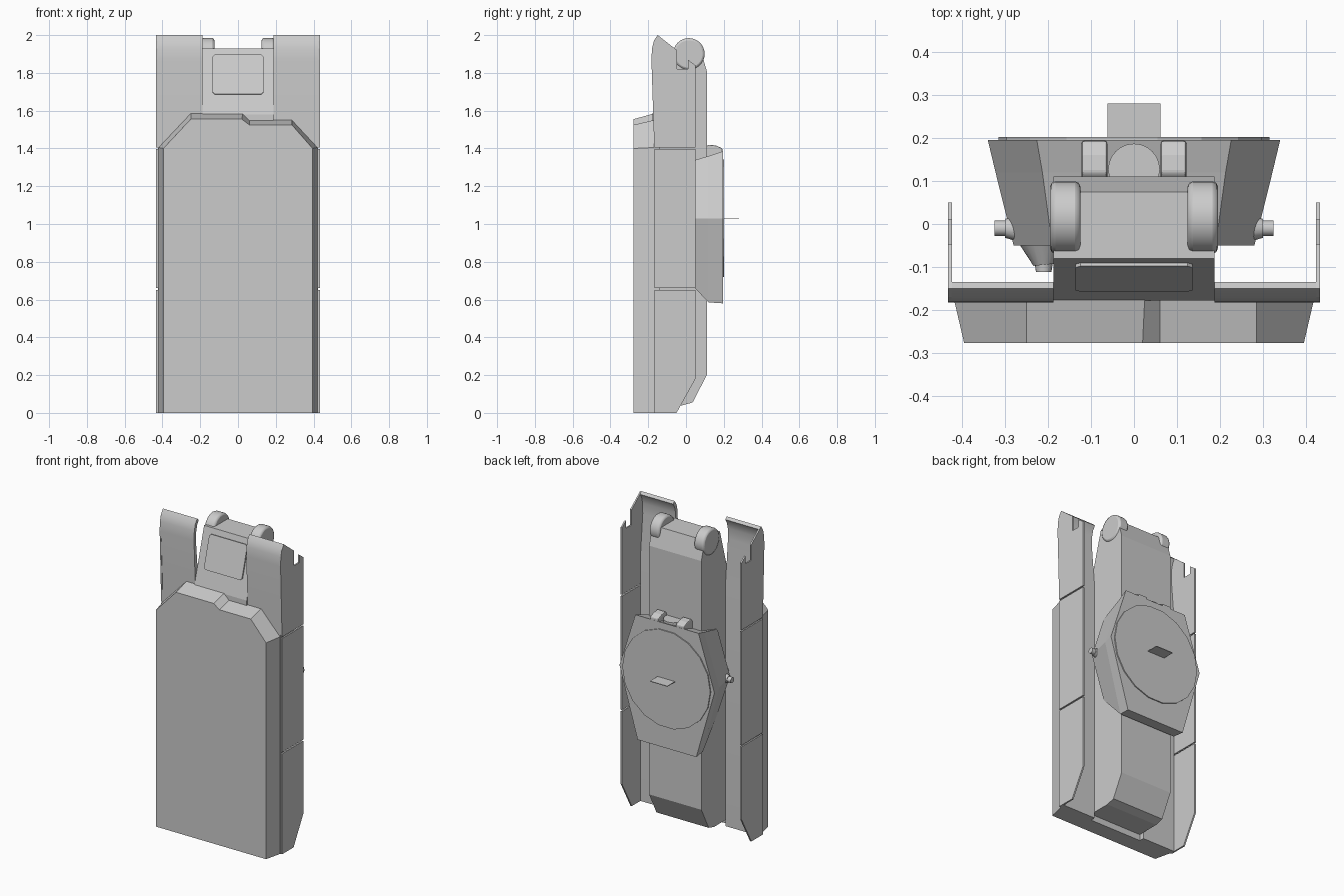
import bpy, bmesh, math
from mathutils import Vector

if "Cube" in bpy.data.objects:
    bpy.data.objects.remove(bpy.data.objects["Cube"])


def loft(name, rings):
    """Skin matching rings of 3D points and cap both ends."""
    bm = bmesh.new()
    vr = [[bm.verts.new(p) for p in r] for r in rings]
    n = len(rings[0])
    for a, b in zip(vr, vr[1:]):
        for i in range(n):
            j = (i + 1) % n
            bm.faces.new((a[i], a[j], b[j], b[i]))
    bm.faces.new(vr[0][::-1])
    bm.faces.new(vr[-1])
    bmesh.ops.recalc_face_normals(bm, faces=bm.faces)
    me = bpy.data.meshes.new(name)
    bm.to_mesh(me)
    bm.free()
    ob = bpy.data.objects.new(name, me)
    bpy.context.collection.objects.link(ob)
    return ob


def side_profile(name, pts, x0, x1):
    """Extrude a (y, z) outline along x."""
    return loft(name, [[(x, y, z) for y, z in pts] for x in (x0, x1)])


def rod(name, a, b, r0, r1, n=16):
    """Cylinder or cone between two points."""
    a, b = Vector(a), Vector(b)
    q = (b - a).to_track_quat('Z', 'Y')
    ang = [2 * math.pi * i / n for i in range(n)]
    return loft(name, [[c + q @ Vector((r * math.cos(t), r * math.sin(t), 0)) for t in ang]
                       for c, r in ((a, r0), (b, r1))])


def smooth(ob):
    bpy.ops.object.select_all(action='DESELECT')
    ob.select_set(True)
    bpy.context.view_layer.objects.active = ob
    bpy.ops.object.shade_smooth_by_angle(angle=math.radians(35))


def bevel(ob, w, seg=2):
    m = ob.modifiers.new("bevel", 'BEVEL')
    m.width, m.segments, m.limit_method = w, seg, 'ANGLE'
    m.angle_limit = math.radians(40)


# Front armour slab with stepped, chamfered top
face = [(-.395, 0), (.395, 0), (.395, 1.4), (.285, 1.525), (.06, 1.525), (.02, 1.555), (-.25, 1.555), (-.395, 1.4)]
back = [(-.42, 0), (.42, 0), (.42, 1.405), (.285, 1.55), (.06, 1.55), (.025, 1.585), (-.25, 1.585), (-.42, 1.405)]
loft("front_slab", [[(x, -.277, z) for x, z in face], [(x, -.17, z) for x, z in back]])

# Central spine
side_profile("core", [(-.18, .04), (-.02, .04), (.035, .055), (.11, .2), (.11, 1.81), (.075, 1.93),
                      (-.08, 1.93), (-.178, 1.58)], -.187, .187)

# Raised panel on the sloping front of the spine
p = Vector((0, -.12, 1.79))
d = Vector((0, .1, .35)).normalized()
nrm = Vector((0, -d.z, d.y))
quad = [(-.136, -.108), (.136, -.108), (.136, .108), (-.136, .108)]
cc = []
for u, v in quad:
    su, sv = math.copysign(.012, u), math.copysign(.012, v)
    pair = [(u, v - sv), (u - su, v)]
    cc += pair if u * v > 0 else pair[::-1]
loft("screen_panel", [[p + Vector((u, 0, 0)) + d * v + nrm * h for u, v in cc] for h in (-.01, .008)])

# Parts repeated on both sides
wing = [(-.17, 0), (-.17, 1.58), (-.183, 1.87), (-.18, 1.93), (-.17, 1.97), (-.15, 2.0),
        (-.135, 1.985), (-.15, 1.96), (-.16, 1.92), (-.162, 1.85), (-.138, 1.58), (-.138, 0)]
plates = {
    "lower": [(-.168, 0), (-.05, 0), (.05, .18), (.05, .65), (-.168, .65)],
    "middle": [(-.168, .66), (.05, .66), (.05, 1.396), (-.168, 1.396)],
    "upper": [(-.168, 1.406), (.05, 1.406), (.05, 1.84), (.01, 1.87), (.01, 1.82), (-.048, 1.82),
              (-.048, 1.92), (-.15, 2.0), (-.17, 1.97), (-.18, 1.93), (-.183, 1.87)],
}
for s, side in ((-1, "left"), (1, "right")):
    smooth(side_profile("wing_panel_" + side, wing, s * .187, s * .424))
    for part, pts in plates.items():
        side_profile(f"side_plate_{part}_{side}", pts, s * .423, s * .433)
    h = rod("hinge_" + side, (s * .125, .015, 1.9), (s * .195, .015, 1.9), .084, .084, 32)
    bevel(h, .012)
    smooth(h)
    smooth(rod("pin_boss_" + side, (s * .24, -.01, 1.03), (s * .3, -.01, 1.03), .04, .022))
    smooth(rod("pin_" + side, (s * .29, -.01, 1.03), (s * .325, -.01, 1.03), .018, .018))
    # Fork lugs on top of the mount
    t = side_profile("fork_lug_" + side, [(.09, 1.33), (.193, 1.33), (.193, 1.4), (.16, 1.415), (.12, 1.42), (.1, 1.405)],
                     s * .062, s * .122)
    bevel(t, .006)


# Six-sided mount on the back
def hexa(y, top, wt, wm, bot, wb):
    return [(-wt, y, top), (wt, y, top), (wm, y, 1.03), (wb, y, bot), (-wb, y, bot), (-wm, y, 1.03)]


loft("mount_body", [hexa(-.05, 1.31, .19, .28, .76, .19), hexa(.12, 1.36, .213, .322, .585, .205),
                    hexa(.195, 1.385, .226, .34, .58, .21)])
smooth(rod("mount_socket", (0, .127, 1.3), (0, .127, 1.395), .06, .06, 24))
rod("mount_disc", (0, .19, 1.03), (0, .202, 1.03), .315, .315, 18)

# Flat tab standing out of the disc
loft("mount_tab", [[(-.062, y, z) if k else (.062, y, z) for y, z in
                    ((.2, 1.028), (.28, 1.028), (.28, 1.032), (.2, 1.032))] for k in (0, 1)])

# Small nozzle on one side of the mount
smooth(rod("nozzle", (-.215, -.045, 1.03), (-.21, -.095, 1.03), .05, .024))
smooth(rod("nozzle_tip", (-.21, -.09, 1.03), (-.21, -.112, 1.03), .021, .018))
